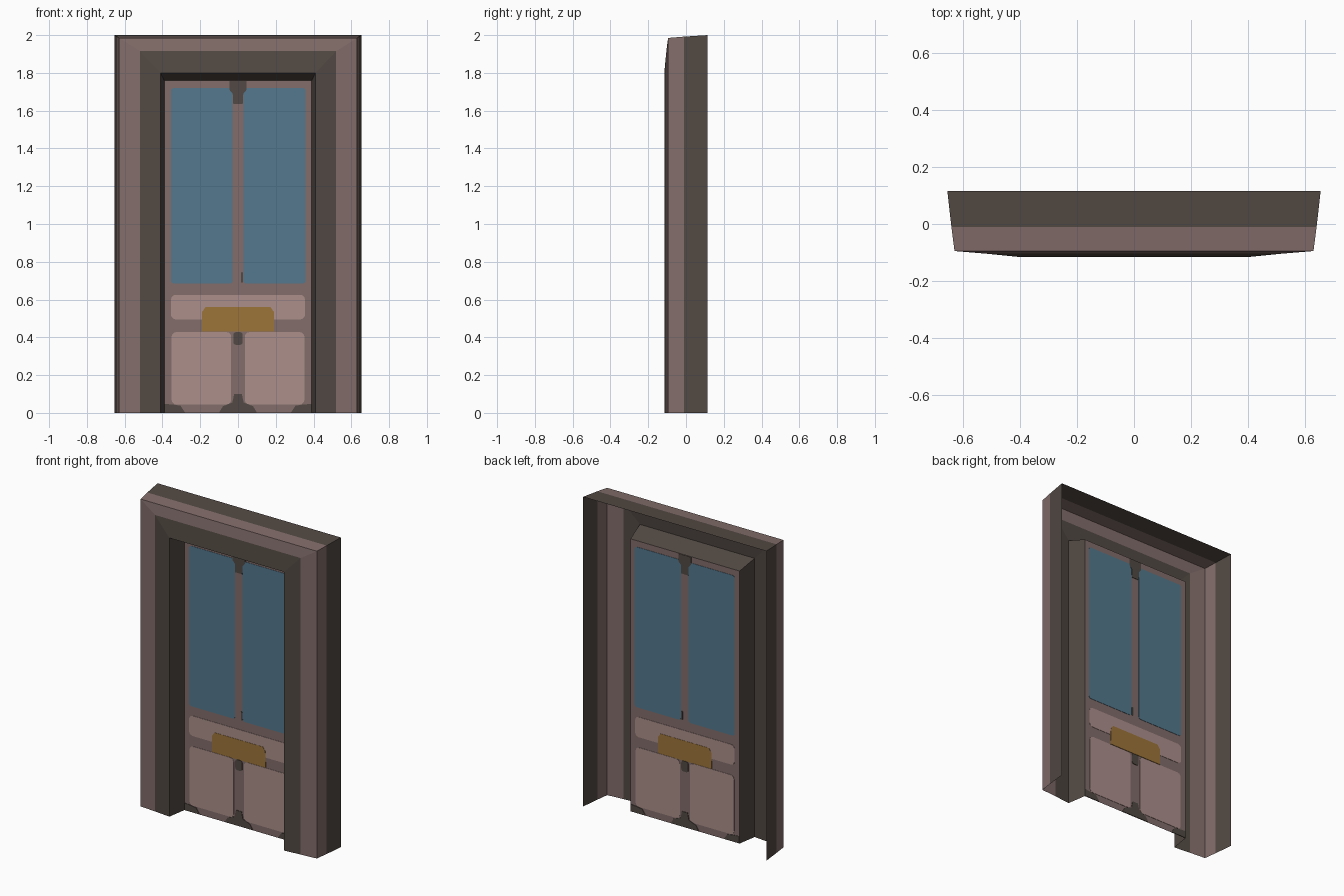
import bpy, bmesh, math

if "Cube" in bpy.data.objects:
    bpy.data.objects.remove(bpy.data.objects["Cube"])


def material(name, r, g, b):
    m = bpy.data.materials.new(name)
    lin = [((c / 255 + 0.055) / 1.055) ** 2.4 for c in (r, g, b)]
    m.diffuse_color = (*lin, 1)
    m.use_nodes = True
    m.node_tree.nodes["Principled BSDF"].inputs["Base Color"].default_value = m.diffuse_color
    return m


PINK = material("dusty pink wood", 130, 109, 106)
DARK = material("dark brown wood", 82, 73, 67)
LIGHT = material("light pink panel", 172, 143, 139)
BLUE = material("blue glass", 83, 120, 141)
GOLD = material("gold", 158, 117, 58)
DOOR_Y = 0.01


def finish(name, bm, mats):
    me = bpy.data.meshes.new(name)
    bm.to_mesh(me)
    bm.free()
    ob = bpy.data.objects.new(name, me)
    for m in mats:
        me.materials.append(m)
    bpy.context.collection.objects.link(ob)
    return ob


# Door frame: an open-backed shell swept up, across and down
profile = [(0.655, 2.0, 0.115), (0.641, 1.992, -0.01), (0.63, 1.985, -0.095),
           (0.52, 1.915, -0.104), (0.41, 1.80, -0.115), (0.39, 1.76, DOOR_Y)]
bands = [1, 0, 0, 1, 1]
bm = bmesh.new()
rings = [[bm.verts.new(p) for p in ((-x, y, 0), (-x, y, z), (x, y, z), (x, y, 0))]
         for x, z, y in profile]
for a, b, mat in zip(rings, rings[1:], bands):
    for i in range(3):
        f = bm.faces.new((a[i], a[i + 1], b[i + 1], b[i]))
        f.material_index = mat
bm.normal_update()
for f in bm.faces:
    if bands and f.normal.y > 0 and f.calc_center_median().y < -0.09:
        bmesh.ops.reverse_faces(bm, faces=bm.faces[:])
        break
finish("door_frame", bm, [PINK, DARK])


# Thin plates sitting through the door sheet, seen from both sides
def plate(name, points, mat, thick=0.004):
    bm = bmesh.new()
    f = bm.faces.new([bm.verts.new((x, DOOR_Y - thick / 2, z)) for x, z in points])
    ext = bmesh.ops.extrude_face_region(bm, geom=[f])
    for v in ext["geom"]:
        if isinstance(v, bmesh.types.BMVert):
            v.co.y += thick
    bmesh.ops.recalc_face_normals(bm, faces=bm.faces[:])
    return finish(name, bm, [mat])


def rounded(x0, x1, z0, z1, r, n=3):
    pts = []
    for k, (cx, cz) in enumerate(((x1 - r, z1 - r), (x0 + r, z1 - r),
                                  (x0 + r, z0 + r), (x1 - r, z0 + r))):
        for i in range(n + 1):
            a = math.pi / 2 * (k + i / n)
            pts.append((cx + r * math.cos(a), cz + r * math.sin(a)))
    return pts


# Door leaf: one flat sheet
bm = bmesh.new()
bm.faces.new([bm.verts.new((x, DOOR_Y, z))
              for x, z in ((-0.39, 0), (0.39, 0), (0.39, 1.76), (-0.39, 1.76))])
finish("door_leaf", bm, [PINK])

# Glass panes and lower panels
for side, x0, x1 in (("left", -0.355, -0.028), ("right", 0.028, 0.358)):
    plate("window_" + side, rounded(x0, x1, 0.685, 1.72, 0.015), BLUE)
for side, x0, x1 in (("left", -0.352, -0.036), ("right", 0.036, 0.352)):
    plate("lower_panel_" + side, rounded(x0, x1, 0.045, 0.428, 0.025), LIGHT)
plate("middle_panel", rounded(-0.355, 0.355, 0.495, 0.625, 0.025), LIGHT)

# Letter plate
plate("letter_plate", [(-0.192, 0.43), (0.192, 0.43), (0.19, 0.535), (0.172, 0.56),
                       (-0.172, 0.56), (-0.19, 0.535)], GOLD, 0.007)

# Dark worn patches
plate("top_patch", [(-0.025, 1.635), (0.025, 1.635), (0.028, 1.69), (0.045, 1.71),
                    (0.045, 1.758), (-0.045, 1.758), (-0.045, 1.71), (-0.028, 1.69)], DARK, 0.006)
plate("middle_patch", rounded(-0.025, 0.025, 0.36, 0.428, 0.015), DARK, 0.006)
plate("bottom_patch", [(-0.1, 0.002), (0.1, 0.002), (0.08, 0.035), (0.03, 0.055), (0.02, 0.1),
                       (-0.02, 0.1), (-0.03, 0.055), (-0.08, 0.035)], DARK, 0.006)
for side, s in (("left", -1), ("right", 1)):
    plate("corner_patch_" + side, [(s * 0.28, 0.002), (s * 0.389, 0.002), (s * 0.389, 0.048),
                                   (s * 0.345, 0.044), (s * 0.305, 0.038)], DARK, 0.006)
plate("window_chip", rounded(0.015, 0.027, 0.69, 0.745, 0.004), DARK, 0.006)
